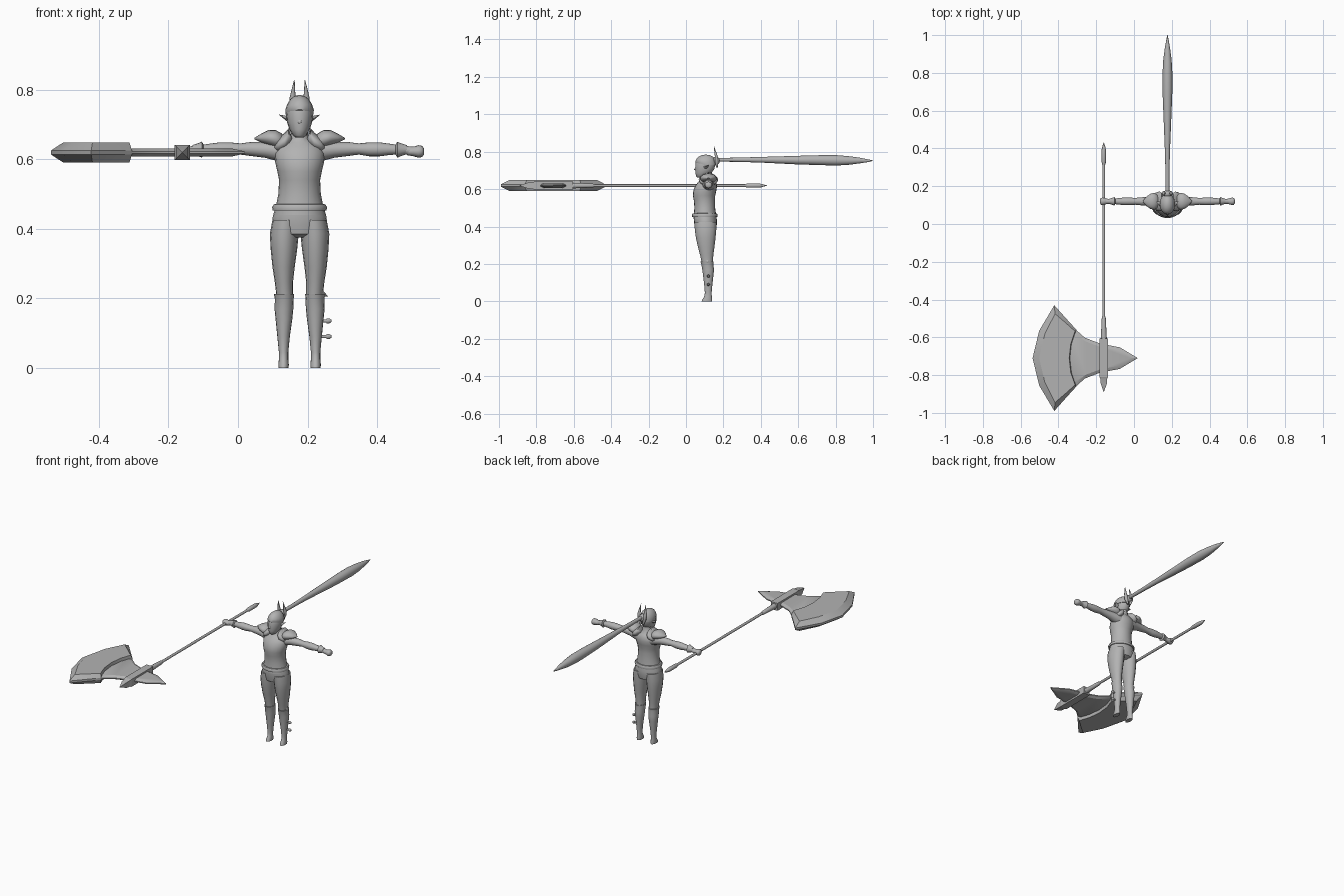
import bpy, bmesh, math
from mathutils import Vector

CX = 0.177          # centre line of the figure
SZ = 0.619          # height of the axe shaft
AX, AY = -0.16, -0.71  # axe head centre

grey = bpy.data.materials.new("plain_grey")
grey.diffuse_color = (0.45, 0.45, 0.45, 1)


def finish(bm, name, angle=40):
    bmesh.ops.recalc_face_normals(bm, faces=bm.faces)
    me = bpy.data.meshes.new(name)
    bm.to_mesh(me)
    bm.free()
    me.materials.append(grey)
    ob = bpy.data.objects.new(name, me)
    bpy.context.collection.objects.link(ob)
    bpy.ops.object.select_all(action='DESELECT')
    ob.select_set(True)
    bpy.context.view_layer.objects.active = ob
    bpy.ops.object.shade_smooth_by_angle(angle=math.radians(angle))
    return ob


def loft(name, axis, rings, n=16, turn=0.0, angle=50):
    """Skin elliptical rings (t, centre u, centre v, radius u, radius v) along an axis."""
    bm = bmesh.new()
    loops = []
    for t, cu, cv, ru, rv in rings:
        loop = []
        for i in range(n):
            a = 2 * math.pi * i / n + turn
            u, v = cu + ru * math.cos(a), cv + rv * math.sin(a)
            co = {'x': (t, u, v), 'y': (u, t, v), 'z': (u, v, t)}[axis]
            loop.append(bm.verts.new(co))
        loops.append(loop)
    for a, b in zip(loops, loops[1:]):
        for i in range(n):
            j = (i + 1) % n
            bm.faces.new((a[i], a[j], b[j], b[i]))
    bm.faces.new(loops[0])
    bm.faces.new(loops[-1])
    return finish(bm, name, angle)


def upright(name, cx, rows, **kw):
    """Loft along z from rows (z, x offset, half width, front y, back y)."""
    return loft(name, 'z', [(z, cx + dx, (f + b) / 2, w, (b - f) / 2)
                            for z, dx, w, f, b in rows], **kw)


def spike(name, base, tip, r, flat=1.0, n=10):
    """Cone from base to tip, optionally flattened."""
    base, tip = Vector(base), Vector(tip)
    q = (tip - base).to_track_quat('Z', 'Y')
    bm = bmesh.new()
    ring = [bm.verts.new(base + q @ Vector((r * math.cos(2 * math.pi * i / n),
            r * flat * math.sin(2 * math.pi * i / n), 0))) for i in range(n)]
    top = bm.verts.new(tip)
    for i in range(n):
        bm.faces.new((ring[i], ring[(i + 1) % n], top))
    bm.faces.new(ring)
    return finish(bm, name)


def plate(name, half, inner, h, rim):
    """Bevelled plate symmetric about the axe head; half outlines as (x, y offset)."""
    def full(pts):
        return pts + [(x, -y) for x, y in reversed(pts) if abs(y) > 1e-6]
    o, i = full(half), full(inner)
    bm = bmesh.new()
    rows = [[bm.verts.new((x, AY + y, SZ + z)) for x, y in p]
            for p, z in ((i, h), (o, rim), (o, -rim), (i, -h))]
    for a, b in zip(rows, rows[1:]):
        for k in range(len(o)):
            m = (k + 1) % len(o)
            bm.faces.new((a[k], a[m], b[m], b[k]))
    for cap in (rows[0], rows[-1]):
        bm.faces.new(cap)
    return finish(bm, name, 25)


# Torso, neck and belt
upright("torso", CX, [
    (.44, 0, .074, .04, .163), (.47, 0, .067, .042, .16), (.50, 0, .061, .045, .156),
    (.54, 0, .059, .042, .155), (.565, 0, .064, .037, .156), (.59, 0, .07, .039, .162),
    (.615, 0, .072, .048, .166), (.635, 0, .066, .062, .162), (.648, 0, .045, .075, .155),
    (.66, 0, .026, .083, .142), (.69, 0, .022, .085, .14)], n=20)
upright("belt", CX, [(.452, 0, .077, .033, .168), (.462, 0, .079, .031, .17),
                     (.47, 0, .074, .036, .165), (.472, 0, .06, .05, .15)], n=20)
upright("hips", CX, [(.375, 0, .03, .07, .14), (.385, 0, .066, .05, .16),
                     (.41, 0, .08, .045, .165), (.435, 0, .077, .042, .165),
                     (.46, 0, .07, .042, .162)], n=20)

# Head, hair, face
upright("head", CX, [
    (.662, 0, .01, .062, .085), (.668, 0, .019, .054, .11), (.685, 0, .029, .051, .135),
    (.705, 0, .036, .049, .15), (.73, 0, .039, .05, .157), (.752, 0, .036, .055, .155),
    (.768, 0, .027, .066, .146), (.777, 0, .014, .085, .128), (.78, 0, .004, .1, .112)])
upright("hair_cap", CX, [
    (.728, 0, .040, .062, .16), (.742, 0, .041, .05, .16), (.757, 0, .036, .053, .156),
    (.772, 0, .027, .065, .146), (.781, 0, .015, .083, .13), (.784, 0, .004, .1, .112)])
spike("nose", (CX, .054, .708), (CX, .040, .702), .007)

for s, side in ((-1, "right"), (1, "left")):
    X = lambda d: CX + s * d

    # Ears and upright hair clip prongs
    spike(side + "_ear", (X(.033), .105, .716), (X(.06), .12, .728), .015, .5)
    loft(side + "_clip_prong", 'z', [
        (.715, X(.008), .165, .006, .005), (.745, X(.018), .165, .010, .009),
        (.775, X(.020), .162, .009, .008), (.80, X(.018), .156, .005, .005),
        (.828, X(.015), .15, .0008, .0008)], n=10)

    # Legs with knee flare and boot
    upright(side + "_leg", CX, [
        (.425, s * .040, .038, .045, .163), (.385, s * .044, .0415, .047, .162),
        (.34, s * .045, .038, .053, .158), (.29, s * .046, .032, .064, .152),
        (.245, s * .045, .026, .076, .146), (.21, s * .043, .024, .083, .144),
        (.195, s * .043, .024, .086, .144)])
    upright(side + "_boot", CX, [
        (.212, s * .045, .029, .078, .148), (.198, s * .044, .027, .082, .146),
        (.17, s * .045, .027, .087, .15), (.14, s * .045, .024, .091, .147),
        (.09, s * .046, .018, .097, .141), (.045, s * .046, .0135, .101, .137),
        (.025, s * .046, .0135, .097, .138), (.01, s * .046, .015, .087, .14),
        (0, s * .046, .0145, .084, .14)])

    # Arm from shoulder to wrist, cuff and fist
    loft(side + "_arm", 'x', [(X(d), .12, z, ry, rz) for d, z, ry, rz in (
        (.04, .618, .035, .030), (.07, .624, .031, .028), (.10, .627, .024, .023),
        (.14, .629, .021, .020), (.17, .629, .018, .016), (.20, .628, .020, .020),
        (.23, .628, .020, .020), (.26, .628, .017, .016), (.285, .627, .014, .0135),
        (.32, .624, .013, .012), (.335, .622, .013, .012))])
    loft(side + "_cuff", 'x', [(X(d), .12, .627, r, r) for d, r in (
        (.276, .015), (.281, .023), (.29, .019), (.308, .013))])
    loft(side + "_hand", 'x', [(X(d), .12, .622, ry, rz) for d, ry, rz in (
        (.31, .012, .011), (.328, .016, .014), (.342, .020, .018),
        (.352, .018, .016), (.357, .010, .010))])

    # Layered shoulder armour
    loft(side + "_pauldron", 'x', [(X(d), .12, z, ry, rz) for d, z, ry, rz in (
        (.04, .645, .012, .012), (.052, .652, .034, .022), (.07, .658, .045, .026),
        (.09, .661, .040, .022), (.11, .660, .026, .013), (.13, .659, .003, .002))])
    loft(side + "_collar_guard", 'x', [(X(d), .12, z, ry, rz) for d, z, ry, rz in (
        (.022, .655, .028, .010), (.032, .658, .045, .027), (.042, .65, .052, .026),
        (.062, .64, .046, .022), (.072, .636, .03, .014))])
    spike(side + "_collar_point", (X(.037), .12, .665), (X(.028), .12, .692), .014)

# Studs on the outer side of one boot
for k, z in enumerate((.135, .09)):
    loft("boot_stud_%d" % k, 'x', [(CX + d, .12, z, r, r) for d, r in (
        (.055, .005), (.077, .005), (.078, .008), (.085, .008), (.091, .004))], n=10)
spike("knee_spur", (CX + .06, .115, .215), (CX + .082, .115, .205), .012)

# Long ponytail streaming backwards with its tie
loft("ponytail", 'y', [(y, CX, z, ru, rv) for y, z, ru, rv in (
    (.14, .757, .010, .010), (.2, .757, .010, .010), (.3, .757, .011, .012),
    (.4, .757, .014, .015), (.5, .756, .018, .019), (.6, .755, .022, .023),
    (.7, .755, .026, .026), (.8, .754, .026, .028), (.87, .753, .022, .023),
    (.93, .753, .014, .015), (.97, .752, .007, .008), (1.0, .752, .001, .001))])
loft("hair_tie", 'y', [(y, CX, .752, r, r) for y, r in (
    (.145, .014), (.152, .021), (.168, .021), (.178, .012))])

# Axe shaft, butt and socket
loft("axe_shaft", 'y', [(y, AX, SZ, .0075, .0075) for y in (-.62, .34)], n=10)
loft("shaft_butt", 'y', [(y, AX, SZ, r, r) for y, r in (
    (.315, .008), (.33, .012), (.39, .012), (.405, .009), (.432, .001))], n=10)
loft("socket_collar", 'y', [(y, AX, SZ, r, r) for y, r in (
    (-.62, .017), (-.57, .014), (-.50, .011), (-.49, .008))], n=10)
loft("axe_socket", 'y', [(y, AX, SZ, r, r) for y, r in (
    (-.605, .031), (-.81, .031), (-.82, .025), (-.845, .023), (-.89, .001))],
     n=4, turn=math.pi / 4, angle=20)

# Broad crescent blade, thin web and rear spike
plate("axe_blade",
      [(-.537, 0), (-.502, .145), (-.422, .28), (-.355, .205), (-.305, .15), (-.33, .075), (-.338, 0)],
      [(-.502, 0), (-.472, .128), (-.418, .235), (-.36, .185), (-.312, .142), (-.335, .075), (-.343, 0)],
      .029, .006)
plate("axe_web",
      [(-.36, 0), (-.33, .155), (-.305, .148), (-.26, .108), (-.18, .077), (-.075, .057), (.02, 0)],
      [(-.355, 0), (-.33, .13), (-.3, .12), (-.255, .088), (-.18, .06), (-.085, .042), (-.02, 0)],
      .012, .003)
